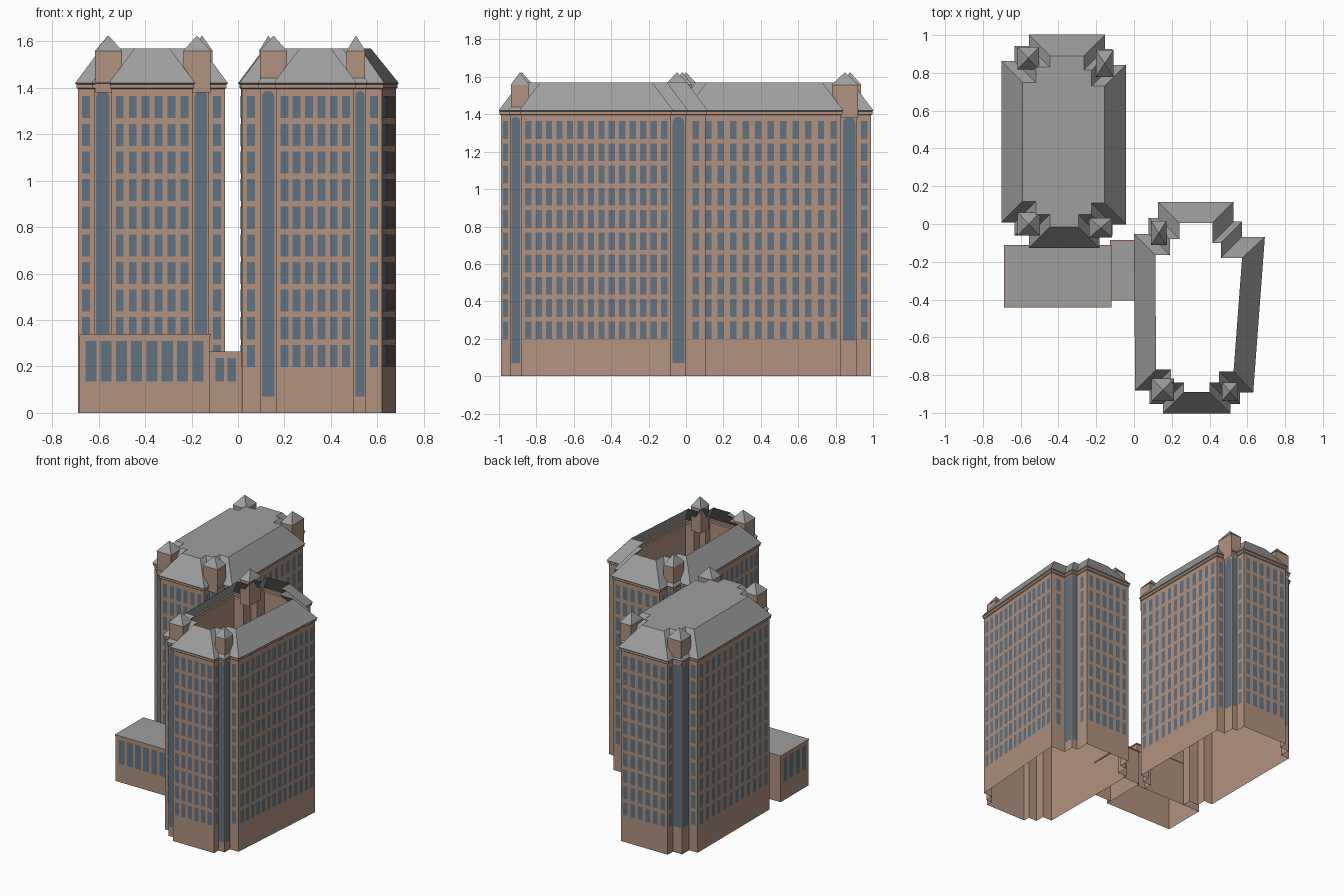
import bpy, bmesh, math
from mathutils import Vector

cube = bpy.data.objects.get("Cube")
if cube:
    bpy.data.objects.remove(cube)


def make_material(name, color):
    mat = bpy.data.materials.new(name)
    mat.use_nodes = True
    mat.diffuse_color = (*color, 1)
    mat.node_tree.nodes["Principled BSDF"].inputs["Base Color"].default_value = (*color, 1)
    return mat


BRICK = make_material("tan_brick", (0.44, 0.29, 0.215))
SLATE = make_material("grey_slate", (0.35, 0.345, 0.345))
GLASS = make_material("blue_glass", (0.12, 0.17, 0.23))


def finish(name, bm, mat):
    mesh = bpy.data.meshes.new(name)
    bm.to_mesh(mesh)
    bm.free()
    mesh.materials.append(mat)
    obj = bpy.data.objects.new(name, mesh)
    bpy.context.collection.objects.link(obj)
    return obj


def offset(plan, dist):
    """Mitred offset of a counter-clockwise outline, outward if positive."""
    result = []
    for i, p in enumerate(plan):
        a = (p - plan[i - 1]).normalized()
        b = (plan[(i + 1) % len(plan)] - p).normalized()
        na, nb = Vector((a.y, -a.x)), Vector((b.y, -b.x))
        result.append(p + (na + nb) * dist / (1 + na.dot(nb)))
    return result


def loft(name, plan, profile, mat, cap=False):
    """Skin the outline through (offset, height) steps, open at the bottom."""
    bm = bmesh.new()
    rings = [[bm.verts.new((p.x, p.y, z)) for p in offset(plan, d)] for d, z in profile]
    count = len(plan)
    for low, high in zip(rings, rings[1:]):
        for i in range(count):
            j = (i + 1) % count
            bm.faces.new((low[i], low[j], high[j], high[i]))
    if cap:
        bm.faces.new(rings[-1])
    return finish(name, bm, mat)


def pane(bm, p, q, center, width, z0, z1, arched=False):
    """Flat window on the wall running from p to q."""
    along = (q - p).normalized()
    base = p + along * center + Vector((along.y, -along.x)) * 0.002
    r = width / 2
    shape = [(-r, z0), (r, z0)]
    if arched:
        for k in range(9):
            t = math.pi * k / 8
            shape.append((r * math.cos(t), z1 - r + r * math.sin(t)))
    else:
        shape += [(r, z1), (-r, z1)]
    bm.faces.new([bm.verts.new((*(base + along * s), z)) for s, z in shape])


def pane_row(bm, p, q, count, width, z0, z1, margin=0.0):
    pitch = ((q - p).length - 2 * margin) / count
    for k in range(count):
        pane(bm, p, q, margin + pitch * (k + 0.5), width, z0, z1)


def stepped_plan(corners):
    """Outline with two-step corners: front right, back right, back left, front left."""
    plan = []
    for k, (x1, x2, x3, y1, y2, y3) in enumerate(corners):
        steps = [(x1, y1), (x1, y2), (x2, y2), (x2, y3), (x3, y3)]
        plan += [Vector(s) for s in (steps if k % 2 == 0 else steps[::-1])]
    return plan


def tower(side, corners, counts, tall_base, closed, turrets):
    plan = stepped_plan(corners)
    loft(side + "_tower_walls", plan,
         [(0, 0), (0, 1.395), (0.006, 1.4), (0.006, 1.415), (0.012, 1.42)], BRICK)
    loft(side + "_tower_roof", plan, [(0.012, 1.42), (-0.1, 1.57)], SLATE, cap=closed)

    # Window grid on flat walls, tall arched windows in the corner bays
    grid, tall = bmesh.new(), bmesh.new()
    for i, p in enumerate(plan):
        q = plan[(i + 1) % len(plan)]
        length = (q - p).length
        if i % 5 in (1, 2):
            pane(tall, p, q, length / 2, length * 0.78, tall_base, 1.387, True)
            continue
        for floor in range(10):
            z = 0.198 + 0.119 * floor
            if i % 5 == 4:
                pane_row(grid, p, q, counts[i // 5], 0.034, z, z + 0.095, 0.008)
            else:
                pane_row(grid, p, q, 1, min(0.034, length * 0.5), z, z + 0.095)
    finish(side + "_tower_windows", grid, GLASS)
    finish(side + "_tower_bay_windows", tall, GLASS)

    # Corner turrets with pyramid caps
    for k, (x0, x1, y0, y1) in enumerate(turrets):
        square = rectangle(x0, x1, y0, y1)
        loft(f"{side}_turret_{k + 1}", square, [(0, 1.38), (0, 1.558)], BRICK)
        bm = bmesh.new()
        base = [bm.verts.new((p.x, p.y, 1.558)) for p in offset(square, 0.002)]
        tip = bm.verts.new(((x0 + x1) / 2, (y0 + y1) / 2, 1.625))
        for i in range(4):
            bm.faces.new((base[i], base[(i + 1) % 4], tip))
        finish(f"{side}_turret_cap_{k + 1}", bm, SLATE)


def rectangle(x0, x1, y0, y1):
    return [Vector(c) for c in ((x0, y0), (x1, y0), (x1, y1), (x0, y1))]


# Rear tower with a closed flat roof
tower("right",
      [(-0.195, -0.125, -0.055, -0.115, -0.05, 0.01),
       (-0.165, -0.125, -0.055, 0.99, 0.915, 0.83),
       (-0.545, -0.62, -0.69, 0.99, 0.93, 0.85),
       (-0.545, -0.62, -0.69, -0.115, -0.05, 0.02)],
      (12, 6, 12, 6), 0.19, True,
      [(-0.615, -0.5, -0.06, 0.06), (-0.235, -0.118, -0.07, 0.03),
       (-0.2, -0.11, 0.78, 0.92), (-0.615, -0.505, 0.82, 0.935)])

# Front tower with a slanted side wall and an open top
tower("left",
      [(0.5, 0.55, 0.62, -0.99, -0.94, -0.88),
       (0.515, 0.56, 0.68, 0.105, 0.0, -0.08),
       (0.14, 0.09, 0.012, 0.105, 0.02, -0.065),
       (0.165, 0.095, 0.018, -0.99, -0.94, -0.87)],
      (14, 6, 14, 6), 0.07, False,
      [(0.095, 0.21, -0.935, -0.82), (0.468, 0.548, -0.935, -0.84),
       (0.092, 0.17, -0.11, 0.015)])

# Low annex and the link to the front tower
for name, box, top, columns, sill, head in (
        ("annex", (-0.685, -0.122, -0.437, -0.115), 0.34, 8, 0.135, 0.31),
        ("link", (-0.122, 0.017, -0.4, -0.09), 0.265, 2, 0.135, 0.237)):
    plan = rectangle(*box)
    loft(name + "_walls", plan,
         [(0, 0), (0, top - 0.01), (0.004, top - 0.01), (0.004, top), (-0.004, top)], BRICK)
    loft(name + "_roof", plan, [(-0.004, top), (-0.01, top)], SLATE, cap=True)
    bm = bmesh.new()
    pane_row(bm, plan[0], plan[1], columns, 0.38 / 8 if columns > 2 else 0.036,
             sill, head, 0.018)
    if name == "annex":
        pane_row(bm, plan[3], plan[0], 4, 0.047, sill, head, 0.018)
    finish(name + "_windows", bm, GLASS)
